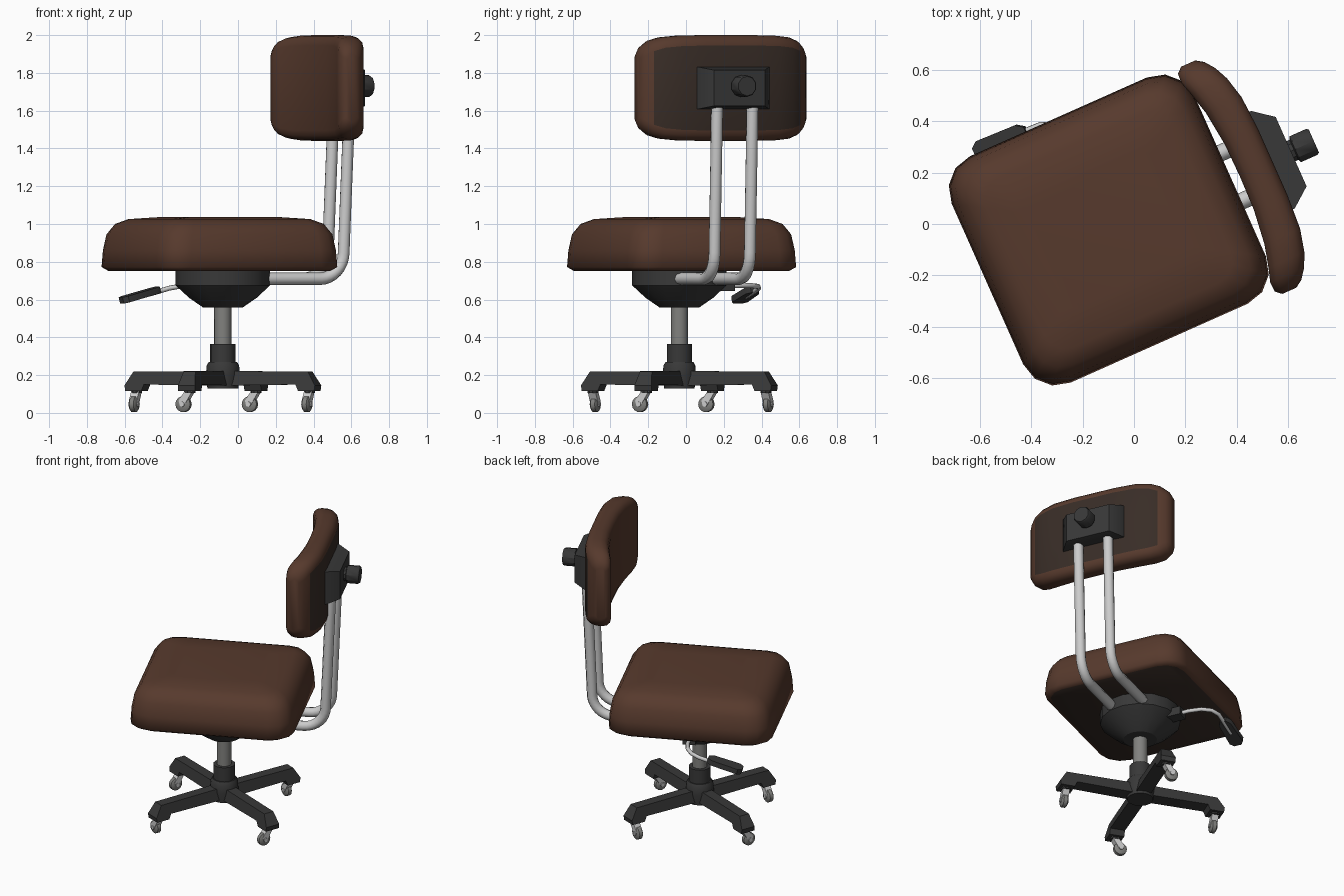
import bpy, bmesh, math
from mathutils import Matrix, Vector

if "Cube" in bpy.data.objects:
    bpy.data.objects.remove(bpy.data.objects["Cube"])

# Local frame: +x = towards the backrest, +y = sideways; the chair is turned 24 degrees
PLACE = Matrix.Translation((-0.08, -0.035, 0)) @ Matrix.Rotation(math.radians(24), 4, 'Z')


def material(name, r, g, b):
    m = bpy.data.materials.new(name)
    m.diffuse_color = (r, g, b, 1)
    m.use_nodes = True
    m.node_tree.nodes["Principled BSDF"].inputs["Base Color"].default_value = m.diffuse_color
    return m


BROWN = material("brown_leather", 0.095, 0.042, 0.026)
DARK = material("dark_backing", 0.04, 0.026, 0.02)
BLACK = material("black_plastic", 0.04, 0.04, 0.04)
STEEL = material("dull_steel", 0.22, 0.22, 0.21)


def add(name, data, mats=(), local=Matrix()):
    ob = bpy.data.objects.new(name, data)
    bpy.context.collection.objects.link(ob)
    ob.matrix_world = PLACE @ local
    for m in mats:
        data.materials.append(m)
    return ob


def loft(name, rings, mats=(), dark=None, local=Matrix()):
    """Skin a list of closed rings and cap both ends."""
    bm = bmesh.new()
    loops = [[bm.verts.new(p) for p in ring] for ring in rings]
    for a, b in zip(loops, loops[1:]):
        for i in range(len(a)):
            j = (i + 1) % len(a)
            bm.faces.new((a[i], a[j], b[j], b[i]))
    bm.faces.new(loops[0])
    bm.faces.new(loops[-1])
    bmesh.ops.recalc_face_normals(bm, faces=bm.faces)
    bm.normal_update()
    for f in bm.faces:
        if dark and dark(f):
            f.material_index = 1
    me = bpy.data.meshes.new(name)
    bm.to_mesh(me)
    bm.free()
    return add(name, me, mats, local)


def rounded_rect(w, h, r, seg=3):
    pts = []
    for k, (sx, sy) in enumerate(((1, 1), (-1, 1), (-1, -1), (1, -1))):
        for s in range(seg + 1):
            a = math.pi / 2 * (k + s / seg)
            pts.append((sx * (w - r) + r * math.cos(a), sy * (h - r) + r * math.sin(a)))
    return pts


def lathe(name, profile, n=16, mats=(), local=Matrix()):
    """Round part from (radius, height) pairs."""
    ring = [(math.cos(2 * math.pi * i / n), math.sin(2 * math.pi * i / n)) for i in range(n)]
    return loft(name, [[(r * c, r * s, z) for c, s in ring] for r, z in profile], mats, local=local)


def tube(name, points, radius, mats=()):
    cu = bpy.data.curves.new(name, 'CURVE')
    cu.dimensions = '3D'
    cu.bevel_depth = radius
    cu.bevel_resolution = 2
    cu.use_fill_caps = True
    sp = cu.splines.new('POLY')
    sp.points.add(len(points) - 1)
    for p, q in zip(sp.points, points):
        p.co = (*q, 1)
    sp.use_smooth = True
    return add(name, cu, mats)


def prism(name, outline, half_a, half_b, mats=(), local=Matrix()):
    """Extrude an (x, z) outline across y; half widths per point for taper."""
    rings = [[(x, s * (half_a if t else half_b), z) for x, z, t in outline] for s in (-1, 1)]
    return loft(name, rings, mats, local=local)


# Seat cushion: flared sides, crowned top, dark underside
seat = []
for z, g in ((0.752, -0.03), (0.772, 0), (0.86, -0.006), (0.945, -0.022),
             (1.0, -0.06), (1.026, -0.12), (1.036, -0.25)):
    seat.append([(x - 0.012, y + 0.018, z) for x, y in
                 rounded_rect(0.518 + g, 0.483 + g, 0.14 + g * 0.4)])
loft("seat", seat, (BROWN, DARK), lambda f: f.normal.z < -0.9)

# Backrest cushion: sections swept sideways along a curve
half = ((0, 0.54, 0.68, 0.28), (0.14, 0.537, 0.68, 0.28), (0.28, 0.52, 0.672, 0.277),
        (0.37, 0.497, 0.65, 0.268), (0.425, 0.48, 0.625, 0.25),
        (0.465, 0.482, 0.595, 0.218), (0.485, 0.505, 0.565, 0.18))
sections = [(-v, a, b, h) for v, a, b, h in half[:0:-1]] + list(half)
rings = [[((a + b) / 2 + x, v, 1.72 + z)
          for x, z in rounded_rect((b - a) / 2, h, min(0.055, (b - a) / 2 - 0.005))]
         for v, a, b, h in sections]
loft("backrest", rings, (BROWN, DARK),
     lambda f: f.normal.x > 0.8 and abs(f.calc_center_median().y) < 0.41
     and abs(f.calc_center_median().z - 1.72) < 0.1)

# Backrest bracket and adjusting knob
loft("backrest_bracket", [[(u, 0.008 + sy * w, 1.72 + sz * h) for sy, sz in
                           ((-1, -1), (1, -1), (1, 1), (-1, 1))]
                          for u, w, h in ((0.655, 0.21, 0.112), (0.685, 0.208, 0.112), (0.762, 0.148, 0.095))],
     (BLACK,))
lathe("backrest_knob", ((0.045, 0), (0.045, 0.02), (0.058, 0.025), (0.058, 0.095), (0.052, 0.105)),
      10, (BLACK,), Matrix.Translation((0.755, 0.01, 1.73)) @ Matrix.Rotation(math.pi / 2, 4, 'Y'))

# Twin bent support tubes
R = 0.14
for side, v in (("left", 0.115), ("right", -0.09)):
    path = [(0.15, v, 0.71), (0.52, v, 0.71)]
    for i in range(1, 9):
        a = math.pi / 2 * i / 8
        path.append((0.52 + R * math.sin(a), v, 0.71 + R * (1 - math.cos(a))))
    path.append((0.695, v, 1.66))
    tube("support_tube_" + side, path, 0.033)

# Mechanism housing, column, collar and hub
lathe("mechanism_housing", ((0.25, 0.765), (0.25, 0.675), (0.18, 0.61), (0.105, 0.558)), 16, (BLACK,))
lathe("gas_column", ((0.046, 0.3), (0.046, 0.57)), 14, (STEEL,))
lathe("column_collar", ((0.068, 0.25), (0.068, 0.365)), 14, (BLACK,))
lathe("base_hub", ((0.082, 0.13), (0.09, 0.2), (0.086, 0.25), (0.075, 0.27)), 14, (BLACK,))

# Height lever: socket, bent rod and paddle
prism("lever_socket", ((-0.03, 0.645, 1), (0.05, 0.645, 1), (0.05, 0.7, 1), (-0.03, 0.7, 1)),
      0.05, 0.05, (BLACK,), Matrix.Translation((0, 0.25, 0)))
tube("lever_rod", [(0.01, 0.25, 0.672), (0.01, 0.34, 0.674), (-0.005, 0.42, 0.674),
                   (-0.04, 0.475, 0.67), (-0.09, 0.5, 0.66), (-0.16, 0.502, 0.64),
                   (-0.26, 0.502, 0.615)], 0.013)
tilt = Matrix.Translation((-0.255, 0.5, 0.625)) @ Matrix.Rotation(math.radians(-15), 4, 'Y')
loft("lever_paddle", [[(x, y, z) for x, y in ((-0.115, -0.025), (-0.09, -0.045), (0.08, -0.04),
                                              (0.11, -0.02), (0.11, 0.02), (0.08, 0.04),
                                              (-0.09, 0.045), (-0.115, 0.025))]
                      for z in (-0.017, 0.017)], (BLACK,), local=tilt)

# Four-legged base with casters
leg = ((0.03, 0.145, 1), (0.43, 0.15, 1), (0.445, 0.115, 1), (0.535, 0.115, 1),
       (0.54, 0.145, 1), (0.495, 0.218, 0), (0.03, 0.222, 0))
fork = ((-0.02, 0.115, 1), (0.022, 0.115, 1), (-0.02, 0.045, 1), (-0.05, 0.045, 1), (-0.055, 0.065, 1))
for i, s in enumerate((-1, 1, 1, -1)):
    turn = Matrix.Rotation(math.radians(-45 + 90 * i), 4, 'Z')
    n = str(i + 1)
    prism("base_leg_" + n, leg, 0.048, 0.034, (BLACK,), turn)
    at = turn @ Matrix.Translation((0.49, 0, 0))
    lathe("caster_stem_" + n, ((0.03, 0.105), (0.03, 0.13)), 10, (BLACK,), at)
    swivel = at @ Matrix.Rotation(s * math.pi / 2 + math.pi, 4, 'Z')
    prism("caster_fork_" + n, fork, 0.022, 0.022, (), swivel)
    lathe("caster_wheel_" + n, ((0.03, -0.02), (0.042, -0.012), (0.042, 0.012), (0.03, 0.02)), 14, (STEEL,),
          swivel @ Matrix.Translation((-0.035, 0, 0.046)) @ Matrix.Rotation(math.pi / 2, 4, 'X'))
    lathe("caster_cap_" + n, ((0.014, -0.027), (0.014, 0.027)), 8, (),
          swivel @ Matrix.Translation((-0.035, 0, 0.046)) @ Matrix.Rotation(math.pi / 2, 4, 'X'))

# Smooth shading: soft cushions, crisp hardware
for names, angle in ((("seat", "backrest"), 70), (None, 35)):
    bpy.ops.object.select_all(action='DESELECT')
    for ob in bpy.context.scene.objects:
        soft = ob.name in ("seat", "backrest")
        if ob.type == 'MESH' and soft == bool(names):
            ob.select_set(True)
            bpy.context.view_layer.objects.active = ob
    bpy.ops.object.shade_smooth_by_angle(angle=math.radians(angle))
